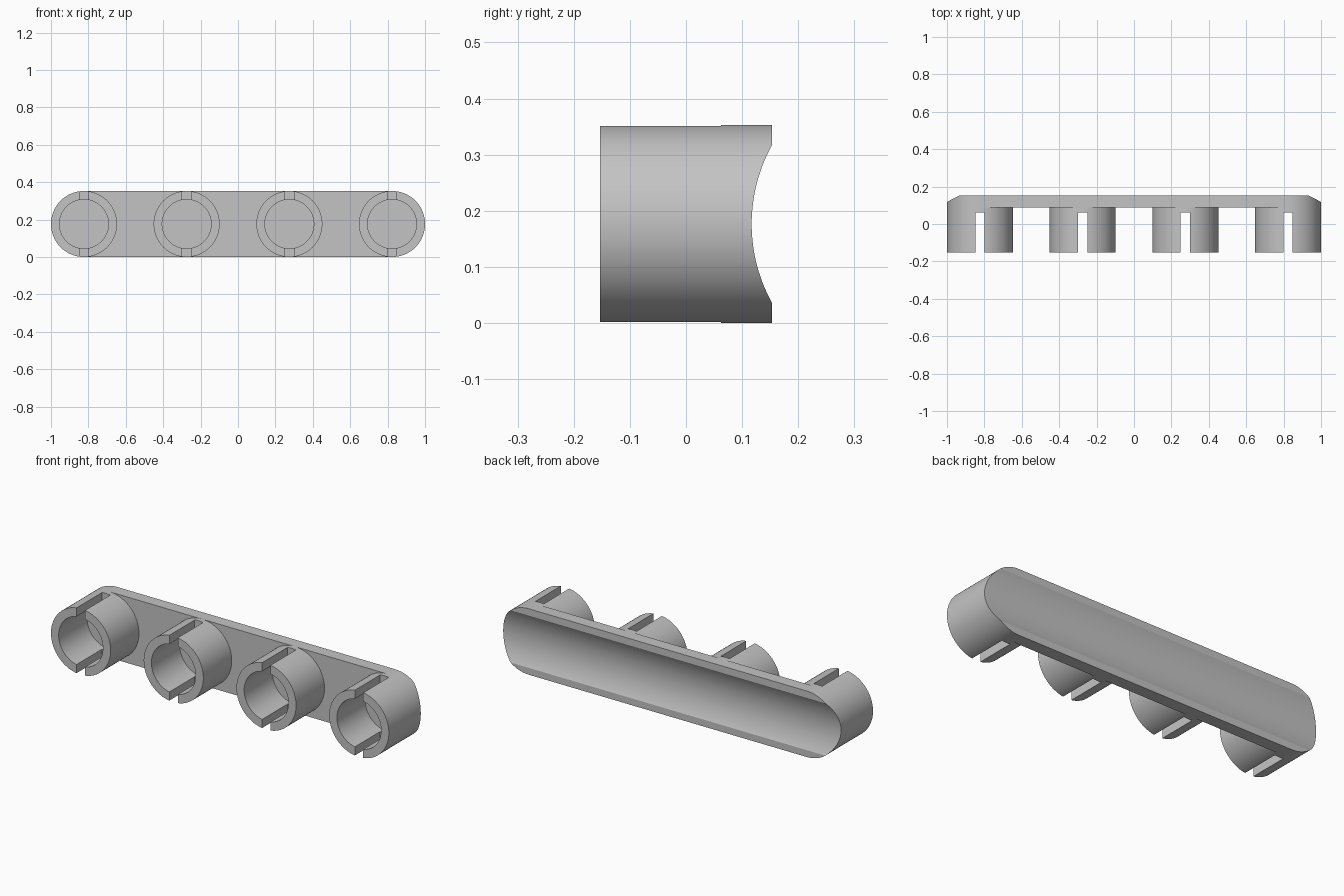
import bpy
import bmesh
from math import pi, cos, sin, radians

RADIUS, BORE = 0.1765, 0.131       # tube outer and inner radius
FRONT, PLATE, BACK = -0.153, 0.087, 0.153
SLOT_END, SLOT_WIDTH = 0.062, 0.05
END_X = 1 - RADIUS                 # centre of the outermost tubes
SEGMENTS = 96

if "Cube" in bpy.data.objects:
    bpy.data.objects.remove(bpy.data.objects["Cube"], do_unlink=True)

grey = bpy.data.materials.new("plain grey")
grey.use_nodes = True
grey.diffuse_color = (0.55, 0.55, 0.55, 1)
grey.node_tree.nodes["Principled BSDF"].inputs["Base Color"].default_value = grey.diffuse_color


def arc(radius, start, end, steps, cx=0):
    angles = [start + (end - start) * i / steps for i in range(steps + 1)]
    return [(cx + radius * cos(a), RADIUS + radius * sin(a)) for a in angles]


def make_object(name, bm):
    bmesh.ops.recalc_face_normals(bm, faces=bm.faces)
    mesh = bpy.data.meshes.new(name)
    bm.to_mesh(mesh)
    bm.free()
    mesh.materials.append(grey)
    obj = bpy.data.objects.new(name, mesh)
    bpy.context.collection.objects.link(obj)
    return obj


def prism(name, outline, y0, y1):
    """Extrude an x-z outline along y."""
    bm = bmesh.new()
    face = bm.faces.new([bm.verts.new((x, y0, z)) for x, z in outline])
    grown = bmesh.ops.extrude_face_region(bm, geom=[face])["geom"]
    moved = [v for v in grown if isinstance(v, bmesh.types.BMVert)]
    bmesh.ops.translate(bm, verts=moved, vec=(0, y1 - y0, 0))
    return make_object(name, bm)


def ring(name, cx):
    """Hollow cylinder along y, standing on the plate."""
    bm = bmesh.new()
    loops = []
    for radius, y in ((RADIUS, FRONT), (RADIUS, PLATE), (BORE, PLATE), (BORE, FRONT)):
        points = arc(radius, 0, 2 * pi, SEGMENTS, cx)[:-1]
        loops.append([bm.verts.new((x, y, z)) for x, z in points])
    for a, b in zip(loops, loops[1:] + loops[:1]):
        for i in range(SEGMENTS):
            j = (i + 1) % SEGMENTS
            bm.faces.new((a[i], a[j], b[j], b[i]))
    return make_object(name, bm)


def cut(obj, cutter):
    """Subtract the cutter, then remove it and smooth the curved faces."""
    cutter.hide_render = True
    mod = obj.modifiers.new("cut", "BOOLEAN")
    mod.operation, mod.solver, mod.object = "DIFFERENCE", "EXACT", cutter
    bpy.ops.object.select_all(action="DESELECT")
    obj.select_set(True)
    bpy.context.view_layer.objects.active = obj
    bpy.ops.object.modifier_apply(modifier=mod.name)
    bpy.data.objects.remove(cutter, do_unlink=True)
    bpy.ops.object.shade_smooth_by_angle(angle=radians(25))


# Round-ended back plate with a hollow groove along its back
half = SEGMENTS // 2
outline = arc(RADIUS, -pi / 2, pi / 2, half, END_X) + arc(RADIUS, pi / 2, 3 * pi / 2, half, -END_X)
plate = prism("back_plate", outline, PLATE, BACK)

GROOVE_RADIUS, GROOVE_FLOOR = 0.29, 0.117
bpy.ops.mesh.primitive_cylinder_add(
    vertices=192, radius=GROOVE_RADIUS, depth=3,
    location=(0, GROOVE_FLOOR + GROOVE_RADIUS, RADIUS), rotation=(0, pi / 2, 0))
cut(plate, bpy.context.object)

# Four tubes, each split at the top and bottom by a slot
for i in range(4):
    cx = END_X * (2 * i / 3 - 1)
    tube = ring(f"split_tube_{i + 1}", cx)
    w = SLOT_WIDTH / 2
    slot = prism("slot_cutter", [(cx - w, -1), (cx + w, -1), (cx + w, 1), (cx - w, 1)],
                 FRONT - 0.1, SLOT_END)
    cut(tube, slot)
